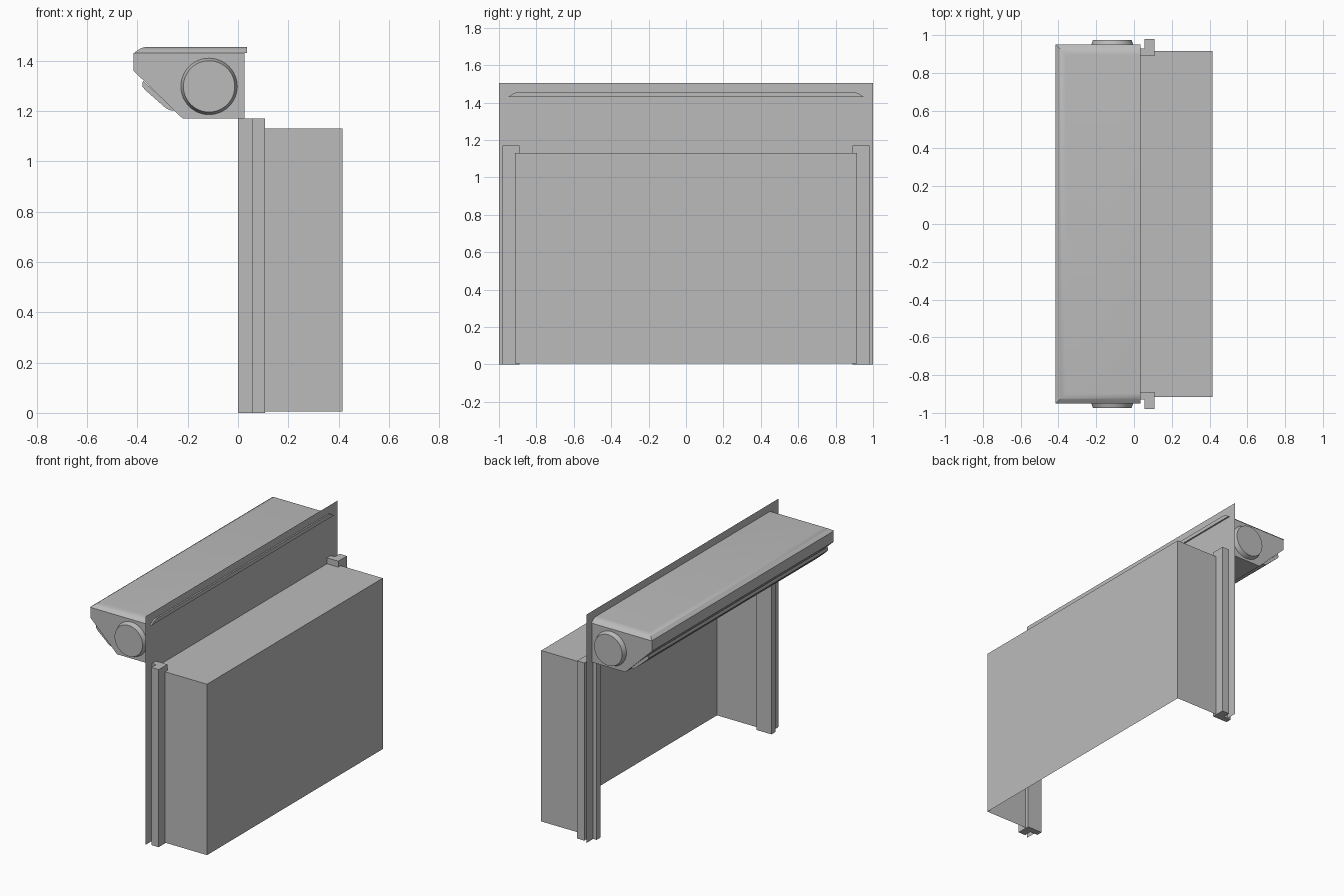
import bpy, bmesh, math
from mathutils import Matrix, Vector

cube = bpy.data.objects.get("Cube")
if cube:
    bpy.data.objects.remove(cube, do_unlink=True)

grey = bpy.data.materials.new("plain grey")
grey.use_nodes = True
COLOUR = (0.5, 0.5, 0.5, 1)
grey.diffuse_color = COLOUR
grey.node_tree.nodes["Principled BSDF"].inputs["Base Color"].default_value = COLOUR

WALL_X = 0.025


def finish(name, bm, recalc=True):
    if recalc:
        bmesh.ops.recalc_face_normals(bm, faces=bm.faces)
    mesh = bpy.data.meshes.new(name)
    bm.to_mesh(mesh)
    bm.free()
    mesh.materials.append(grey)
    obj = bpy.data.objects.new(name, mesh)
    bpy.context.collection.objects.link(obj)
    return obj


def prism(name, outline, offset):
    """Extrude a closed 3D outline along an offset."""
    bm = bmesh.new()
    face = bm.faces.new([bm.verts.new(p) for p in outline])
    moved = bmesh.ops.extrude_face_region(bm, geom=[face])["geom"]
    bmesh.ops.translate(bm, vec=offset, verts=[v for v in moved if isinstance(v, bmesh.types.BMVert)])
    return finish(name, bm)


def side_prism(name, profile, half):
    """Extrude an x-z profile along the whole width."""
    return prism(name, [(x, -half, z) for x, z in profile], (0, 2 * half, 0))


# Thin wall sheet around the opening
def wall_sheet():
    bm = bmesh.new()
    outline = [(-1, 0), (-0.915, 0), (-0.915, 1.13), (0.915, 1.13),
               (0.915, 0), (1, 0), (1, 1.505), (-1, 1.505)]
    bm.faces.new([bm.verts.new((WALL_X, y, z)) for y, z in outline])
    return finish("wall_sheet", bm, recalc=False)


# Hollow niche, open at the wall and at the bottom
def niche():
    bm = bmesh.new()
    bmesh.ops.create_cube(bm, size=1)
    bm.normal_update()
    drop = [f for f in bm.faces if f.normal.x < -0.5 or f.normal.z < -0.5]
    bmesh.ops.delete(bm, geom=drop, context="FACES")
    depth = 0.415 - WALL_X
    bm.transform(Matrix.Translation((WALL_X + depth / 2, 0, 0.568))
                 @ Matrix.Diagonal((depth, 1.83, 1.126, 1)))
    return finish("niche", bm, recalc=False)


wall_sheet()
niche()

# Guide rails with an L-shaped section
rail = [(0, 0.89), (0.108, 0.89), (0.108, 0.98), (0.055, 0.98), (0.055, 0.93), (0, 0.93)]
for side, label in ((1, "back"), (-1, "front")):
    prism(label + "_guide_rail", [(x, side * y, 0) for x, y in rail], (0, 0, 1.17))

# Cassette body with a sloping underside
side_prism("cassette_body", [(-0.415, 1.43), (WALL_X, 1.43), (WALL_X, 1.17),
                             (-0.22, 1.17), (-0.415, 1.36)], 0.945)

# Closing bar on the slope
side_prism("closing_bar", [(-0.378, 1.32), (-0.381, 1.298), (-0.365, 1.28), (-0.285, 1.21),
                           (-0.268, 1.203), (-0.25, 1.203)], 0.935)


# Lid with rounded outer and end edges
def lid():
    bm = bmesh.new()
    bmesh.ops.create_cube(bm, size=1)
    bm.transform(Matrix.Translation((-0.19, 0, 1.4425)) @ Matrix.Diagonal((0.45, 1.9, 0.025, 1)))
    top = [v for v in bm.verts if v.co.z > 1.45]
    inset = 0.035
    for v in top:
        v.co.y -= math.copysign(inset, v.co.y)
        if v.co.x < 0:
            v.co.x += inset
    edges = [e for e in bm.edges if all(v in top for v in e.verts)
             and max(v.co.x for v in e.verts) - WALL_X < 0.02
             and not all(v.co.x > 0 for v in e.verts)]
    bmesh.ops.bevel(bm, geom=edges, offset=0.018, segments=4, profile=0.5, affect="EDGES")
    obj = finish("cassette_lid", bm)
    bpy.ops.object.select_all(action="DESELECT")
    obj.select_set(True)
    bpy.context.view_layer.objects.active = obj
    bpy.ops.object.shade_smooth_by_angle(angle=math.radians(30))


lid()

# Round tapered end caps
for side, label in ((1, "back"), (-1, "front")):
    bm = bmesh.new()
    bmesh.ops.create_cone(bm, cap_ends=True, segments=48, radius1=0.114, radius2=0.102, depth=0.035)
    spin = Vector((0, 0, 1)).rotation_difference(Vector((0, side, 0))).to_matrix().to_4x4()
    bm.transform(Matrix.Translation((-0.115, side * 0.9575, 1.298)) @ spin)
    cap = finish(label + "_end_cap", bm)
    bpy.ops.object.select_all(action="DESELECT")
    cap.select_set(True)
    bpy.context.view_layer.objects.active = cap
    bpy.ops.object.shade_smooth_by_angle(angle=math.radians(30))
